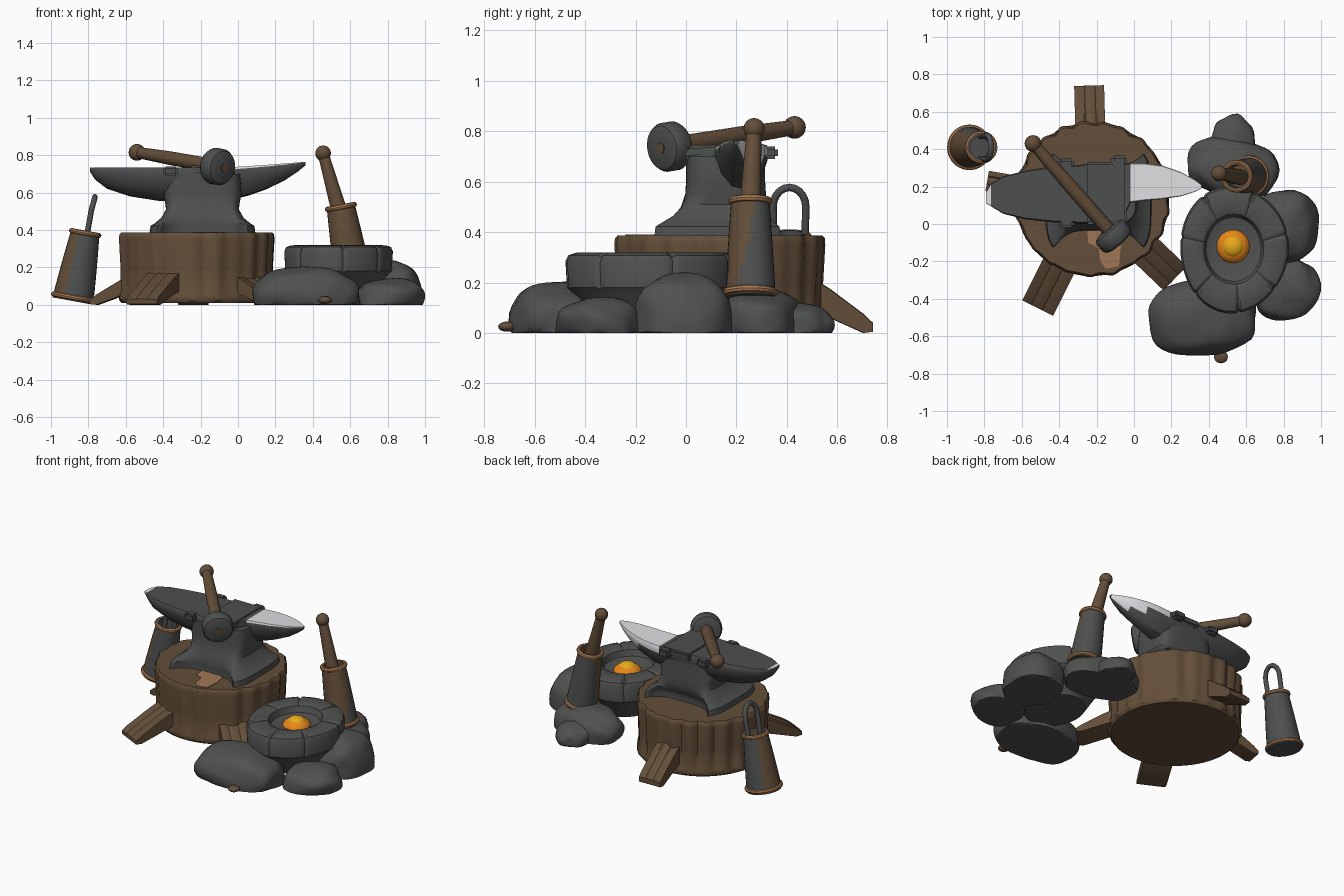
import bpy, bmesh, math
from math import sin, cos, pi, radians
from mathutils import Vector, noise

if "Cube" in bpy.data.objects:
    bpy.data.objects.remove(bpy.data.objects["Cube"], do_unlink=True)


def material(name, r, g, b):
    m = bpy.data.materials.new(name)
    m.use_nodes = True
    m.diffuse_color = (r, g, b, 1)
    m.node_tree.nodes["Principled BSDF"].inputs["Base Color"].default_value = (r, g, b, 1)
    return m


WOOD = material("brown wood", .125, .076, .041)
WORN = material("worn wood", .35, .18, .09)
STONE = material("grey stone", .079, .083, .079)
IRON = material("dark iron", .075, .078, .077)
STEEL = material("polished steel", .74, .74, .76)
COPPER = material("copper", .39, .19, .083)
EMBER = material("orange ember", .8, .24, .01)
GLOW = material("yellow glow", .82, .41, .012)


def finish(name, bm, mats, rule=None, angle=35):
    bmesh.ops.recalc_face_normals(bm, faces=bm.faces)
    if rule:
        for f in bm.faces:
            f.material_index = int(rule(f))
    me = bpy.data.meshes.new(name)
    bm.to_mesh(me)
    bm.free()
    for m in mats:
        me.materials.append(m)
    ob = bpy.data.objects.new(name, me)
    bpy.context.collection.objects.link(ob)
    bpy.ops.object.select_all(action='DESELECT')
    ob.select_set(True)
    bpy.context.view_layer.objects.active = ob
    bpy.ops.object.shade_smooth_by_angle(angle=radians(angle))
    return ob


def loft(name, rings, mats, rule=None, angle=35, closed=False):
    """Skin a list of rings; cap the ends, or join last to first."""
    bm = bmesh.new()
    rows = [[bm.verts.new(p) for p in ring] for ring in rings]
    pairs = list(zip(rows, rows[1:])) + ([(rows[-1], rows[0])] if closed else [])
    for a, b in pairs:
        for i in range(len(a)):
            j = (i + 1) % len(a)
            bm.faces.new((a[i], a[j], b[j], b[i]))
    if not closed:
        bm.faces.new(rows[0])
        bm.faces.new(rows[-1])
    return finish(name, bm, mats, rule, angle)


def turned(name, p0, p1, profile, mats, rule=None, n=20, closed=False):
    """Turn (fraction along axis, radius) pairs around the axis p0-p1."""
    p0, p1 = Vector(p0), Vector(p1)
    q = (p1 - p0).to_track_quat('Z', 'Y')
    rings = [[p0.lerp(p1, t) + q @ Vector((r * cos(2 * pi * i / n), r * sin(2 * pi * i / n), 0))
              for i in range(n)] for t, r in profile]
    return loft(name, rings, mats, rule, closed=closed)


def ball(name, loc, size, mat):
    bm = bmesh.new()
    bmesh.ops.create_icosphere(bm, subdivisions=3, radius=1)
    for v in bm.verts:
        v.co = Vector(loc) + Vector(a * b for a, b in zip(v.co, size))
    return finish(name, bm, [mat])


def box(name, loc, size, mat):
    bm = bmesh.new()
    bmesh.ops.create_cube(bm, size=1)
    for v in bm.verts:
        v.co = Vector(loc) + Vector(a * b for a, b in zip(v.co, size))
    bmesh.ops.bevel(bm, geom=bm.edges[:], offset=.012, segments=2, affect='EDGES')
    return finish(name, bm, [mat])


def power(v, e):
    return math.copysign(abs(v) ** e, v)


def stone(name, x, y, rx, ry, h, rot=0):
    """A boxy boulder, broad and flat at the ground."""
    bm = bmesh.new()
    bmesh.ops.create_icosphere(bm, subdivisions=4, radius=1)
    c, s = cos(radians(rot)), sin(radians(rot))
    for v in bm.verts:
        d = v.co.normalized()
        k = 1 + .1 * noise.noise(d * 1.6 + Vector((x * 7, y * 7, 0)))
        u, w = power(d.x, .88) * rx * k, power(d.y, .88) * ry * k
        z = h * (.25 + .75 * power(d.z, .88) * k)
        v.co = (x + u * c - w * s, y + u * s + w * c, max(z, 0))
    bmesh.ops.dissolve_degenerate(bm, dist=.0005, edges=bm.edges[:])
    return finish(name, bm, [STONE])


# Stump with grooved bark
CX, CY = -.223, .133


def stump_ring(scale, z, rough, n=120):
    out = []
    for i in range(n):
        a = 2 * pi * i / n
        groove = rough * (.014 * abs(sin(a * 9 + sin(a * 3))) + .006 * sin(a * 23) - .007)
        r = (.408 + groove) * scale
        out.append((CX + r * cos(a), CY + r * sin(a), z))
    return out


loft("stump", [stump_ring(.98, .01, 0), stump_ring(1.01, .025, .3), stump_ring(1.01, .05, .5),
               stump_ring(.98, .075, 1), stump_ring(.985, .2, 1), stump_ring(1.005, .35, 1),
               stump_ring(1.0, .376, 1), stump_ring(.98, .386, .8)], [WOOD], angle=40)

# Worn patch on the stump top, between the anvil's front feet
patch = [(-.25, -.03), (-.245, -.1), (-.19, -.13), (-.18, -.2), (-.15, -.24), (-.08, -.225),
         (-.07, -.12), (-.1, .01), (-.17, .03)]
loft("worn_patch", [[(x, y, z) for x, y in patch] for z in (.383, .39)], [WORN])

# Plank roots sloping to the ground
for name, tx, ty, w, tall in (("back_root", -.24, .74, .08, 1), ("front_root", -.515, -.45, .092, .78),
                              ("left_root", .22, -.29, .09, .72), ("right_root", -.785, .23, .055, .75)):
    d = Vector((tx - CX, ty - CY, 0))
    side = Vector((-d.y, d.x, 0)).normalized() * w
    rings = []
    for t, bot, top in ((.5, .12, .26), (.72, .06, .175), (.94, .0, .075), (1, .005, .04)):
        c = Vector((CX, CY, 0)) + d * t
        rings.append([c + side * s + Vector((0, 0, z * tall)) for s, z in
                      ((-1, bot), (1, bot), (1, top - .006), (.4, top), (.3, top - .006), (.2, top),
                       (-.3, top), (-.4, top - .006), (-.5, top), (-1, top - .004))])
    loft(name, rings, [WOOD])

# Anvil: top with two horns, lofted along x
SECTION = [(-1, .93), (-.99, .72), (-.8, .35), (-.4, .05), (0, 0), (.4, .05), (.8, .35),
           (.99, .72), (1, .93), (.95, 1), (.5, 1), (0, 1), (-.5, 1), (-.95, 1)]
stations = [(-.79, .14, .03, .735, .71), (-.765, .155, .06, .735, .67), (-.7, .155, .1, .735, .62),
            (-.58, .155, .13, .735, .58), (-.42, .16, .152, .735, .555), (-.25, .16, .158, .735, .55),
            (-.06, .175, .15, .735, .555), (-.02, .22, .105, .737, .565), (.06, .225, .1, .742, .585),
            (.15, .223, .09, .748, .617), (.25, .213, .065, .756, .665), (.32, .205, .035, .761, .712),
            (.36, .2, .01, .764, .745)]


def polished(f):
    c, n = f.calc_center_median(), f.normal
    return (c.x > -.03 and (n.z > .1 or n.y > .5 and c.z > .7)) or (c.x < -.77 and n.z > .1)


loft("anvil_top", [[(x, y + u * hw, lo + v * (hi - lo)) for u, v in SECTION]
                   for x, y, hw, hi, lo in stations], [IRON, STEEL], polished)


# Anvil waist and four spread feet, arched at the front and back
def foot_ring(z, hx, hy, pinch, cy, n=64):
    out = []
    for i in range(n):
        a = 2 * pi * (i + .5) / n
        k = 1 - pinch * max(0, -cos(2 * a)) ** .8
        out.append((-.19 + power(cos(a), .5) * hx, cy + power(sin(a), .5) * hy * k, z))
    return out


loft("anvil_base", [foot_ring(*r) for r in (
    (.384, .283, .305, .48, .125), (.422, .278, .3, .48, .125), (.436, .255, .275, .42, .127),
    (.465, .22, .23, .26, .14), (.51, .195, .185, .1, .15), (.55, .2, .165, .03, .157),
    (.6, .21, .157, 0, .157), (.7, .2, .157, 0, .157))], [IRON])

# Strap and lugs on the anvil
box("anvil_strap", (-.15, .165, .72), (.22, .335, .05), IRON)
for x, y in ((-.36, .01), (-.08, .335), (-.36, .32), (-.08, .015)):
    box("anvil_lug", (x, y, .715), (.08, .06, .05), IRON)

# Hammer lying on the anvil; the round head shares the handle's axis
turned("hammer_handle", (-.073, -.103, .733), (-.54, .43, .815),
       [(0, .022), (.15, .037), (.6, .037), (.93, .031), (1, .031)], [WOOD])
ball("hammer_knob", (-.54, .43, .815), (.045, .045, .045), WOOD)
turned("hammer_head", (-.077, -.102, .733), (-.142, -.028, .745),
       [(0, .07), (.08, .088), (.25, .098), (.75, .098), (.92, .088), (1, .065)], [IRON], n=28)


# Tapered buckets with copper rims; wood shows through on one side
def bucket(name, base, top, r0, r1, face, limit, spread):
    d, mid = Vector(face).normalized(), (base[2] + top[2]) / 2
    wall = [(t, r0 + (r1 - r0) * t ** 1.2) for t in [i / 10 for i in range(11)]]
    turned(name, base, top, [(0, r0 * .9)] + wall + [(1, r1 * .82), (.7, r1 * .8)], [IRON, WOOD],
           lambda f: f.normal.dot(d) + spread * (f.calc_center_median().z - mid) > limit, n=28)
    for part, t, r in (("bottom", .05, r0), ("top", .97, r1)):
        turned(name + "_" + part + "_rim", base, top,
               [(t + .035 * sin(a), r + .012 * cos(a)) for a in [i * pi / 4 for i in range(8)]],
               [COPPER], n=28, closed=True)


bucket("hammer_bucket", (.617, .255, .14), (.548, .255, .535), .1, .075, (-.2, -1, 0), 0, 2.5)
turned("spare_handle", (.57, .25, .4), (.455, .27, .81),
       [(0, .042), (.3, .042), (.9, .031), (1, .031)], [WOOD])
ball("spare_knob", (.455, .27, .81), (.042, .042, .042), WOOD)
bucket("tongs_bucket", (-.883, .41, .02), (-.815, .41, .395), .11, .076, (-1, -.2, 0), .5, 0)

# Looped tongs handle
path = [(-.82, .35, .3), (-.785, .345, .5)]
path += [(-.785 + .02 * sin(a), .41 - .065 * cos(a), .5 + .077 * sin(a)) for a in
         [pi * i / 10 for i in range(1, 10)]]
path += [(-.785, .475, .5), (-.82, .47, .3)]
curve = bpy.data.curves.new("tongs", 'CURVE')
curve.dimensions = '3D'
curve.bevel_depth = .015
spline = curve.splines.new('POLY')
spline.points.add(len(path) - 1)
for pt, p in zip(spline.points, path):
    pt.co = (*p, 1)
curve.materials.append(IRON)
bpy.context.collection.objects.link(bpy.data.objects.new("tongs", curve))

# Forge ring: oval of blocks with narrow seams and a sunken bowl
FX, FY = .533, -.135
SEAMS = (5, 24, 44, 60, 80, 98, 114)


def forge_ring(r, z, seam, n=128):
    out = []
    for i in range(n):
        a = 2 * pi * i / n
        g = seam * (i in SEAMS)
        rr = r * (1 + .02 * sin(a * 3 + 1) * (r > .2)) * (1 - .025 * g)
        out.append((FX + rr * cos(a) * .89, FY + rr * sin(a) * 1.04, z - .008 * g))
    return out


loft("forge_ring", [forge_ring(*r) for r in (
    (.2, .02, 0), (.29, .15, .3), (.32, .18, 1), (.326, .285, 1), (.315, .308, 1), (.285, .318, 1),
    (.2, .32, 1), (.18, .31, .5), (.165, .27, 0), (.12, .258, 0), (.02, .258, 0))], [STONE])
ball("hot_coal", (.53, -.12, .25), (.09, .09, .055), EMBER)
ball("coal_glow", (.53, -.12, .275), (.06, .06, .042), GLOW)

# Boulders round the forge
stone("front_boulder", .365, -.5, .29, .205, .205, 4)
stone("left_front_boulder", .815, -.35, .18, .16, .14, 20)
stone("left_boulder", .81, -.01, .175, .2, .235)
stone("back_boulder", .53, .3, .25, .16, .175, -12)
stone("back_small_boulder", .53, .4, .12, .185, .12)
ball("pebble", (.465, -.71, .025), (.037, .035, .02), WOOD)
